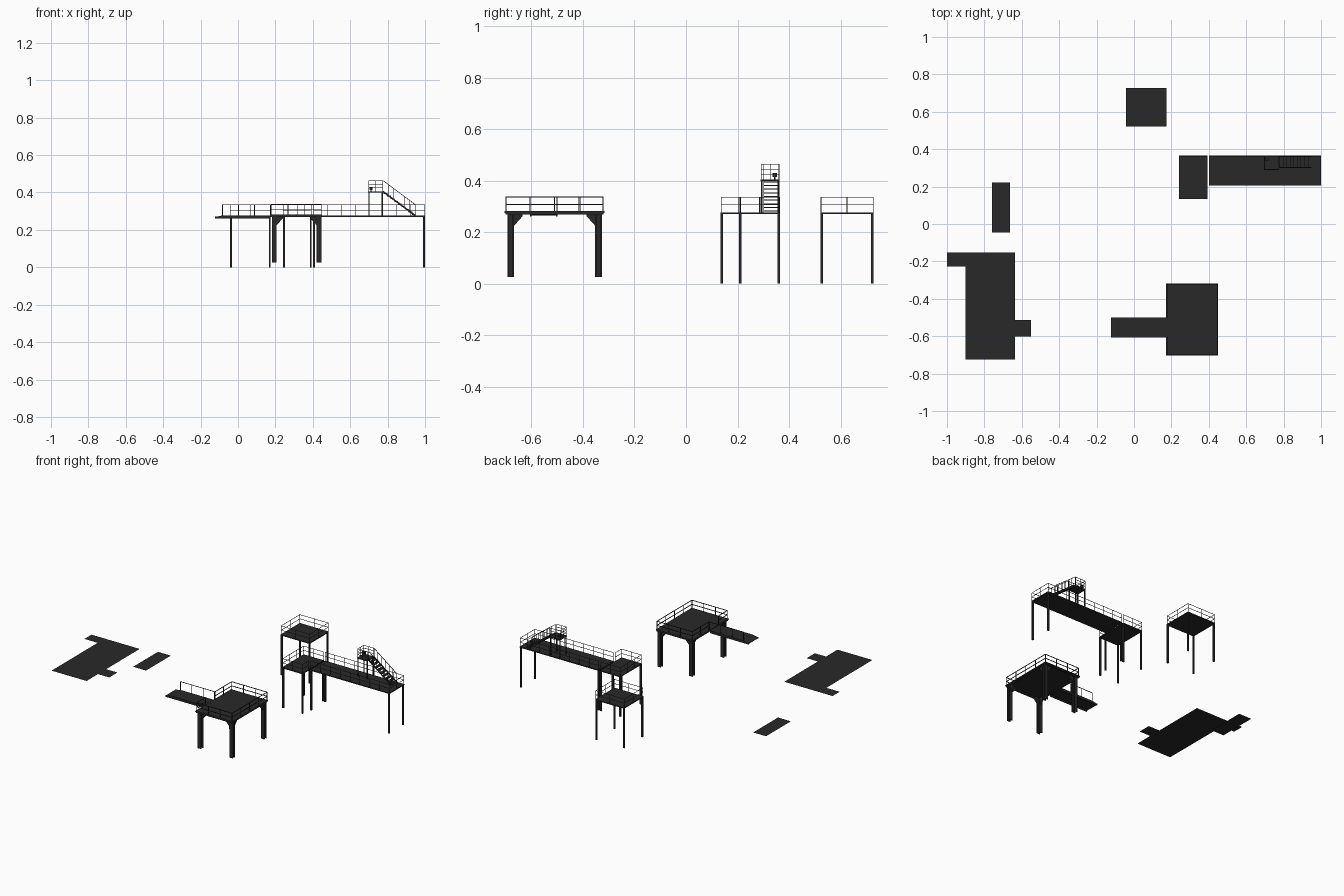
import bpy, bmesh
from mathutils import Vector, Matrix

if "Cube" in bpy.data.objects:
    bpy.data.objects.remove(bpy.data.objects["Cube"])

mat = bpy.data.materials.new("dark_steel")
mat.diffuse_color = (0.022, 0.022, 0.022, 1)
mat.use_nodes = True
mat.node_tree.nodes["Principled BSDF"].inputs["Base Color"].default_value = mat.diffuse_color
DECK = 0.277          # walking level
RAIL = 0.058          # railing height
T = 0.0022            # rail thickness


def finish(bm, name):
    me = bpy.data.meshes.new(name)
    bm.to_mesh(me)
    bm.free()
    ob = bpy.data.objects.new(name, me)
    me.materials.append(mat)
    bpy.context.collection.objects.link(ob)
    return ob


def add_box(bm, lo, hi):
    lo, hi = Vector(lo), Vector(hi)
    m = Matrix.Translation((lo + hi) / 2) @ Matrix.Diagonal((*(hi - lo), 1))
    bmesh.ops.create_cube(bm, size=1, matrix=m)


def add_bar(bm, a, b, w=T, h=None):
    # square bar between two points
    a, b = Vector(a), Vector(b)
    d = b - a
    rot = d.to_track_quat('X', 'Z').to_matrix().to_4x4()
    m = Matrix.Translation((a + b) / 2) @ rot @ Matrix.Diagonal((d.length, w, h or w, 1))
    bmesh.ops.create_cube(bm, size=1, matrix=m)


def add_prism(bm, section, shift):
    # closed section swept along a vector
    shift = Vector(shift)
    f = bm.faces.new([bm.verts.new(p) for p in section])
    ext = bmesh.ops.extrude_face_region(bm, geom=[f])
    bmesh.ops.translate(bm, vec=shift, verts=[v for v in ext["geom"] if isinstance(v, bmesh.types.BMVert)])
    bm.normal_update()
    bmesh.ops.recalc_face_normals(bm, faces=bm.faces)


def railing(name, pts, z=DECK, step=0.075, levels=(0.5, 1.0), height=RAIL, w=T):
    # posts and horizontal rails along an open plan path
    bm = bmesh.new()
    for (ax, ay), (bx, by) in zip(pts, pts[1:]):
        a, b = Vector((ax, ay, z)), Vector((bx, by, z))
        n = max(1, round((b - a).length / step))
        for i in range(n + 1):
            p = a.lerp(b, i / n)
            add_bar(bm, p, p + Vector((0, 0, height)), w)
        for f in levels:
            up = Vector((0, 0, height * f))
            add_bar(bm, a + up, b + up, w)
    return finish(bm, name)


def legs(name, pts, top, bottom=0.0, w=0.010):
    bm = bmesh.new()
    for x, y in pts:
        add_box(bm, (x - w / 2, y - w / 2, bottom), (x + w / 2, y + w / 2, top))
    return finish(bm, name)


def deck(name, x0, x1, y0, y1, z=DECK, t=0.007):
    bm = bmesh.new()
    add_box(bm, (x0, y0, z - t), (x1, y1, z))
    return finish(bm, name)


def plate(name, outline, z):
    # paper-thin floor panel
    bm = bmesh.new()
    bm.faces.new([bm.verts.new((x, y, z)) for x, y in outline])
    return finish(bm, name)


# thin floor panels, the small one hangs lower
plate("large_floor_panel", [(-.90, -.725), (-.636, -.725), (-.636, -.602), (-.551, -.602),
                            (-.551, -.514), (-.636, -.514), (-.636, -.152), (-1, -.152),
                            (-1, -.228), (-.90, -.228)], DECK)
plate("small_floor_panel", [(-.76, -.045), (-.663, -.045), (-.663, .222), (-.76, .222)], .081)

# free-standing tower
deck("tower_deck", -.043, .175, .522, .728)
legs("tower_legs", [(x, y) for x in (-.038, .17) for y in (.527, .723)], DECK - .003)
railing("tower_railing", [(-.041, .524), (.173, .524), (.173, .726), (-.041, .726), (-.041, .524)], step=.1)

# side landing
deck("landing_deck", .24, .394, .134, .365)
legs("landing_legs", [(x, y) for x in (.245, .389) for y in (.139, .36)], DECK - .003)
railing("landing_railing", [(.392, .205), (.392, .136), (.242, .136), (.242, .363), (.392, .363)])

# long walkway
deck("long_deck", .402, 1.0, .205, .365)
legs("long_deck_legs", [(x, y) for x in (.407, .994) for y in (.21, .36)], DECK - .003)
railing("long_deck_railing", [(.404, .207), (.998, .207), (.998, .363), (.404, .363)])

# raised stair platform
UP = 0.405
deck("stair_platform", .696, .775, .29, .363, UP, .006)
legs("stair_platform_legs", [(x, y) for x in (.70, .771) for y in (.294, .359)], UP - .003, DECK, .006)
railing("stair_platform_railing", [(.773, .292), (.698, .292), (.698, .361), (.773, .361)],
        UP, step=.037, levels=(.35, .68, 1))

# stairs
bm = bmesh.new()
top, foot = Vector((.775, 0, UP)), Vector((.947, 0, DECK))
N = 9
for i in range(1, N + 1):
    p = top.lerp(foot, (i - .3) / N)
    add_box(bm, (p.x - .010, .302, p.z - .002), (p.x + .010, .36, p.z + .002))
for y in (.302, .36):
    s = Vector((0, y, 0))
    add_bar(bm, top + s, foot + s, .003, .008)
finish(bm, "stair_flight")

bm = bmesh.new()
for y in (.302, .36):
    s, u = Vector((0, y, 0)), Vector((0, 0, .059))
    add_bar(bm, top + s + u, foot + s + u, .003)
    for i in range(7):
        p = top.lerp(foot, i / 6) + s
        add_bar(bm, p, p + u)
finish(bm, "stair_handrails")

# small control unit on the raised platform
bm = bmesh.new()
add_box(bm, (.708, .341, UP), (.714, .347, UP + .012))
add_box(bm, (.704, .336, UP + .008), (.719, .353, UP + .024))
finish(bm, "control_unit")

# heavy square platform
X0, X1, Y0, Y1 = .170, .449, -.704, -.317
deck("heavy_deck", X0, X1, Y0, Y1, .281, .006)
bm = bmesh.new()
for y in (Y0 + .003, Y1 - .015):
    add_box(bm, (X0 + .003, y, .268), (X1 - .003, y + .012, .276))
for x in (X0 + .003, X1 - .015):
    add_box(bm, (x, Y0 + .003, .268), (x + .012, Y1 - .003, .276))
finish(bm, "heavy_deck_frame")

# heavy legs with flanges and triangular braces
for i, (cx, sx) in enumerate(((.194, 1), (.433, -1))):
    for j, (cy, sy) in enumerate(((-.680, 1), (-.340, -1))):
        bm = bmesh.new()
        h, zb, zt = .013, .025, .27
        add_box(bm, (cx - .003, cy - h, zb), (cx + .003, cy + h, zt))
        for s in (-1, 1):
            c = cy + s * (h - .003)
            add_box(bm, (cx - h, c - .003, zb), (cx + h, c + .003, zt))
        finish(bm, f"heavy_leg_{i}{j}")
        bm = bmesh.new()
        prof = ((.012, .270), (.046, .270), (.046, .262), (.012, .224))
        add_prism(bm, [(cx - .005, cy + sy * d, z) for d, z in prof], (.010, 0, 0))
        add_prism(bm, [(cx + sx * d, cy - .005, z) for d, z in prof], (0, .010, 0))
        finish(bm, f"leg_brace_{i}{j}")

railing("heavy_deck_railing", [(.178, -.605), (.178, -.699), (.445, -.699), (.445, -.322),
                               (.178, -.322), (.178, -.50)], .279, step=.095, height=.057, w=.0035)

# gangway with drooping lip
bm = bmesh.new()
sec = [(X0, .277), (-.085, .277), (-.123, .269), (-.123, .265), (-.085, .270), (X0, .270)]
add_prism(bm, [(x, -.605, z) for x, z in sec], (0, .106, 0))
for y in (-.603, -.502):
    add_box(bm, (-.123, y - .003, .261), (X0, y + .003, .271))
finish(bm, "gangway_deck")
railing("gangway_railing", [(-.083, -.501), (.174, -.501)], step=.085, levels=(1.0,), w=.003)
